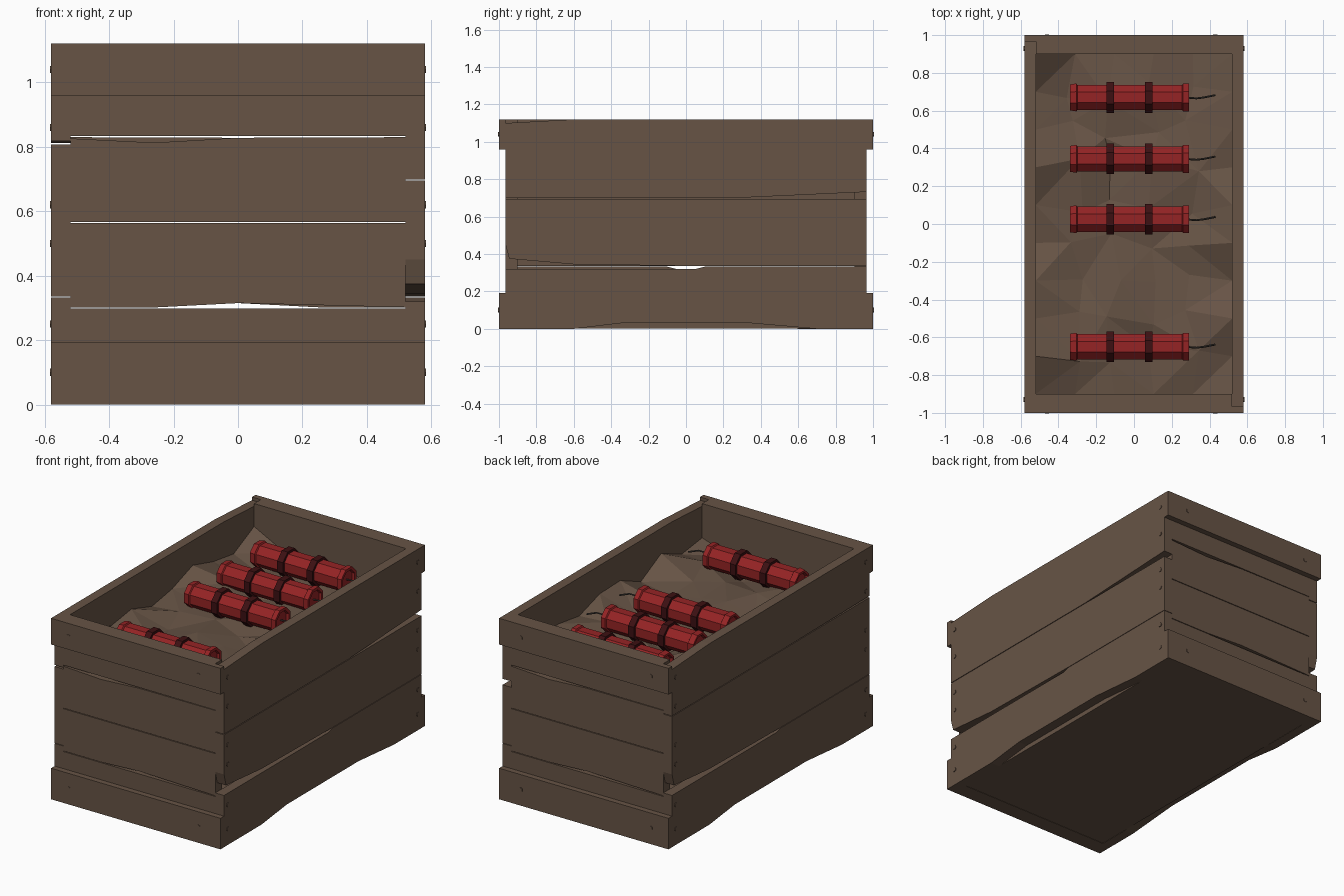
import bpy, bmesh, math, random
from mathutils import Vector, Matrix

if "Cube" in bpy.data.objects:
    bpy.data.objects.remove(bpy.data.objects["Cube"])

random.seed(4)


def material(name, rgb):
    m = bpy.data.materials.new(name)
    m.diffuse_color = (*rgb, 1)
    m.use_nodes = True
    m.node_tree.nodes["Principled BSDF"].inputs["Base Color"].default_value = m.diffuse_color
    return m


WOOD = material("brown wood", (0.135, 0.088, 0.060))
RED = material("red paper", (0.30, 0.017, 0.018))
DARK = material("dark red band", (0.045, 0.005, 0.006))
FUSE = material("grey fuse", (0.05, 0.042, 0.036))


def finish(name, bm, mat):
    bmesh.ops.recalc_face_normals(bm, faces=bm.faces)
    me = bpy.data.meshes.new(name)
    bm.to_mesh(me)
    bm.free()
    me.materials.append(mat)
    ob = bpy.data.objects.new(name, me)
    bpy.context.collection.objects.link(ob)
    return ob


def prism(name, pts, axis, a, b, mat=WOOD):
    """Outline in (y,z) for axis x or (x,z) for axis y, extruded from a to b."""
    bm = bmesh.new()
    put = (lambda p: (a, p[0], p[1])) if axis == 'x' else (lambda p: (p[0], a, p[1]))
    face = bm.faces.new([bm.verts.new(put(p)) for p in pts])
    out = bmesh.ops.extrude_face_region(bm, geom=[face])
    d = Vector((b - a, 0, 0)) if axis == 'x' else Vector((0, b - a, 0))
    bmesh.ops.translate(bm, vec=d, verts=[v for v in out['geom'] if isinstance(v, bmesh.types.BMVert)])
    return finish(name, bm, mat)


def rect(x, z0, z1):
    return [(-x, z0), (x, z0), (x, z1), (-x, z1)]


# side planks with worn edges, the left side turned round
Y = 0.965
for side, s, seam in (("right", 1, 0.697), ("left", -1, 0.81)):
    flare = 0.035 if s > 0 else 0.008
    planks = {
        "low": [(-Y, 0), (-0.6, 0), (-0.35, 0.03), (0.35, 0.03), (0.7, 0), (Y, 0),
                (Y, 0.332), (0.1, 0.332), (0.05, 0.32), (-Y, 0.32)],
        "middle": [(-Y, 0.45), (-0.945, 0.375), (-0.6, 0.345), (0.1, 0.335), (Y, 0.335),
                   (Y, seam - 0.002), (-Y, seam - 0.002)],
        "top": [(-Y, seam + 0.002), (0.25, seam + 0.002), (Y, seam + flare),
                (Y, 1.12), (-0.6, 1.12), (-Y, 1.10)]}
    for name, pts in planks.items():
        prism(f"{side}_{name}_plank", [(s * y, z) for y, z in pts], 'x', s * 0.52, s * 0.58)

# end planks and battens
X = 0.52
for end, s in (("front", -1), ("back", 1)):
    outlines = [
        rect(X, 0, 0.298),
        [(-X, 0.302), (-0.25, 0.302), (0, 0.315), (X, 0.302), (X, 0.563), (-X, 0.563)],
        [(-X, 0.567), (X, 0.567), (X, 0.83), (0, 0.828), (-0.26, 0.813), (-X, 0.826)],
        rect(X, 0.833, 1.12)]
    for i, pts in enumerate(outlines):
        prism(f"{end}_plank_{i}", [(-s * x, z) for x, z in pts], 'y', s * 0.9, s * Y)
    prism(f"{end}_bottom_batten", rect(0.58, 0, 0.192), 'y', s * Y, s * 1.0)
    prism(f"{end}_top_batten", rect(0.58, 0.958, 1.12), 'y', s * Y, s * 1.0)
prism("floor", rect(0.9, 0.002, 0.05), 'x', -0.52, 0.52)

# nail heads
bm = bmesh.new()


def nail(p, axis):
    rot = Matrix.Rotation(math.pi / 2, 4, 'Y' if axis == 'x' else 'X')
    bmesh.ops.create_cone(bm, cap_ends=True, segments=6, radius1=0.013, radius2=0.013,
                          depth=0.008, matrix=Matrix.Translation(p) @ rot)


for s in (-1, 1):
    for x in (-0.46, 0.43):
        for z in (0.10, 1.04):
            nail((x, s * 1.0, z), 'y')
    for y in (-0.93, 0.93):
        for z in (0.10, 0.25, 0.50, 0.62, 0.86, 1.04):
            nail((s * 0.58, y, z), 'x')
finish("nail_heads", bm, WOOD)

# uneven packing inside
bm = bmesh.new()
NX, NY = 5, 9
grid = []
for j in range(NY + 1):
    row = []
    for i in range(NX + 1):
        x, y = -0.52 + 1.04 * i / NX, -0.9 + 1.8 * j / NY
        edge = i in (0, NX)
        z = random.uniform(0.86, 0.98) if edge else random.uniform(0.84, 0.91)
        if not edge and 0 < j < NY:
            x += random.uniform(-0.05, 0.05)
            y += random.uniform(-0.05, 0.05)
        row.append(bm.verts.new((x, y, z)))
    grid.append(row)
for j in range(NY):
    for i in range(NX):
        bm.faces.new((grid[j][i], grid[j][i + 1], grid[j + 1][i + 1], grid[j + 1][i]))
bmesh.ops.triangulate(bm, faces=bm.faces[:])
finish("packing", bm, WOOD)


def lathe(name, profile, y, z, mat):
    """Eight-sided turned shape along x from (x, radius) points."""
    bm = bmesh.new()
    rings = []
    for x, r in profile:
        rings.append([bm.verts.new((x, y + r * math.cos(a), z + r * math.sin(a)))
                      for a in [math.pi / 8 + k * math.pi / 4 for k in range(8)]])
    for p, q in zip(rings, rings[1:]):
        for k in range(8):
            bm.faces.new((p[k], p[(k + 1) % 8], q[(k + 1) % 8], q[k]))
    bm.faces.new(rings[0])
    bm.faces.new(rings[-1])
    return finish(name, bm, mat)


# red sticks with raised, hollow ends, two bands and a fuse
for n, (y, z) in enumerate([(0.67, 0.95), (0.345, 0.95), (0.025, 0.945), (-0.65, 0.955)]):
    lathe(f"stick_{n}", [(-0.325, 0.055), (-0.34, 0.06), (-0.34, 0.074), (-0.305, 0.08), (-0.30, 0.072),
                         (0.255, 0.072), (0.26, 0.08), (0.29, 0.08), (0.29, 0.062), (0.275, 0.058)],
          y, z, RED)
    for k, x in enumerate((-0.125, 0.078)):
        lathe(f"stick_{n}_band_{k}", [(x - 0.02, 0.07), (x - 0.02, 0.088),
                                      (x + 0.02, 0.088), (x + 0.02, 0.07)], y, z, DARK)
    cu = bpy.data.curves.new(f"fuse_{n}", 'CURVE')
    cu.dimensions = '3D'
    cu.bevel_depth = 0.005
    cu.bevel_resolution = 0
    sp = cu.splines.new('POLY')
    path = [(0.27, 0, 0), (0.33, -0.005, 0.008), (0.37, 0, 0.01), (0.43, 0.012, -0.01)]
    sp.points.add(len(path) - 1)
    for p, (x, dy, dz) in zip(sp.points, path):
        p.co = (x, y + dy, z + dz, 1)
    cu.materials.append(FUSE)
    bpy.context.collection.objects.link(bpy.data.objects.new(f"fuse_{n}", cu))
